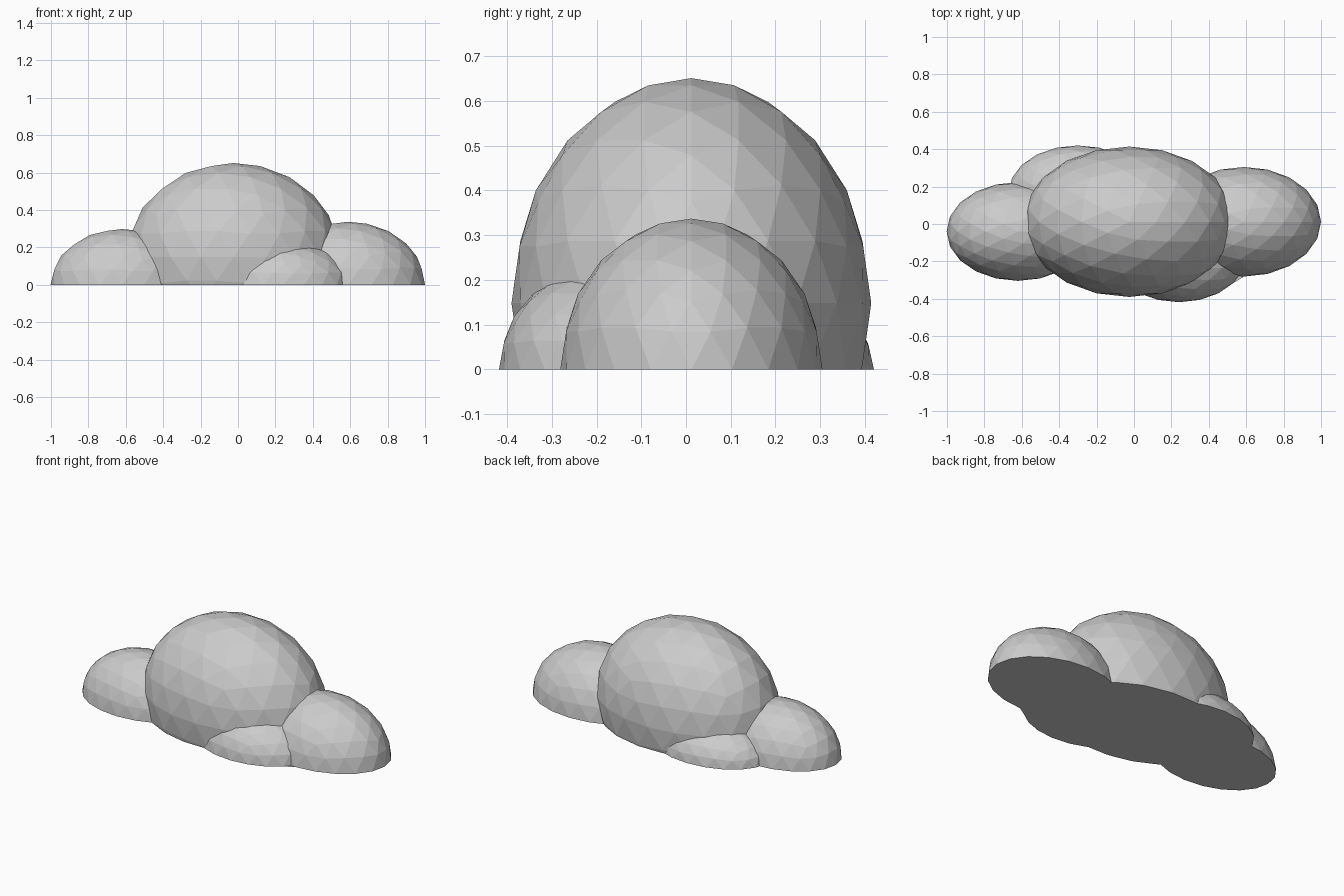
import bpy, bmesh

if "Cube" in bpy.data.objects:
    bpy.data.objects.remove(bpy.data.objects["Cube"])

grey = bpy.data.materials.new("light grey")
grey.diffuse_color = (0.6, 0.6, 0.6, 1)
grey.use_nodes = True
grey.node_tree.nodes["Principled BSDF"].inputs["Base Color"].default_value = grey.diffuse_color


def puff(name, centre, radii):
    """Faceted ellipsoid lobe."""
    bpy.ops.mesh.primitive_ico_sphere_add(subdivisions=3, radius=1, location=centre)
    ob = bpy.context.object
    ob.name = name
    ob.scale = radii
    bpy.ops.object.transform_apply(location=True, rotation=True, scale=True)
    ob.data.materials.append(grey)
    return ob


# Main dome and the four lobes around it
cloud = puff("cloud_mound", (-0.025, 0.012, 0.148), (0.57, 0.402, 0.503))
lobes = [
    puff("left_lobe", (-0.62, -0.04, 0), (0.382, 0.264, 0.298)),
    puff("right_lobe", (0.588, 0.012, 0), (0.412, 0.293, 0.337)),
    puff("front_lobe", (0.24, -0.17, 0), (0.36, 0.248, 0.235)),
    puff("back_lobe", (-0.30, 0.17, 0), (0.37, 0.25, 0.20)),
]

# Join the lobes into one skin
for lobe in lobes:
    mod = cloud.modifiers.new(lobe.name, 'BOOLEAN')
    mod.operation = 'UNION'
    mod.solver = 'EXACT'
    mod.object = lobe
bpy.context.view_layer.update()
mesh = bpy.data.meshes.new_from_object(
    cloud.evaluated_get(bpy.context.evaluated_depsgraph_get()))
cloud.modifiers.clear()
cloud.data = mesh
for lobe in lobes:
    bpy.data.objects.remove(lobe)

# Slice off the underside and cap it flat
bm = bmesh.new()
bm.from_mesh(mesh)
bmesh.ops.bisect_plane(bm, geom=bm.verts[:] + bm.edges[:] + bm.faces[:], dist=1e-4,
                       plane_co=(0, 0, 0), plane_no=(0, 0, 1), clear_inner=True)
rim = [e for e in bm.edges if e.is_boundary]
bmesh.ops.triangle_fill(bm, edges=rim, use_beauty=True, normal=(0, 0, -1))
bmesh.ops.recalc_face_normals(bm, faces=bm.faces)
for f in bm.faces:
    f.smooth = False
    f.material_index = 0
bm.to_mesh(mesh)
bm.free()
